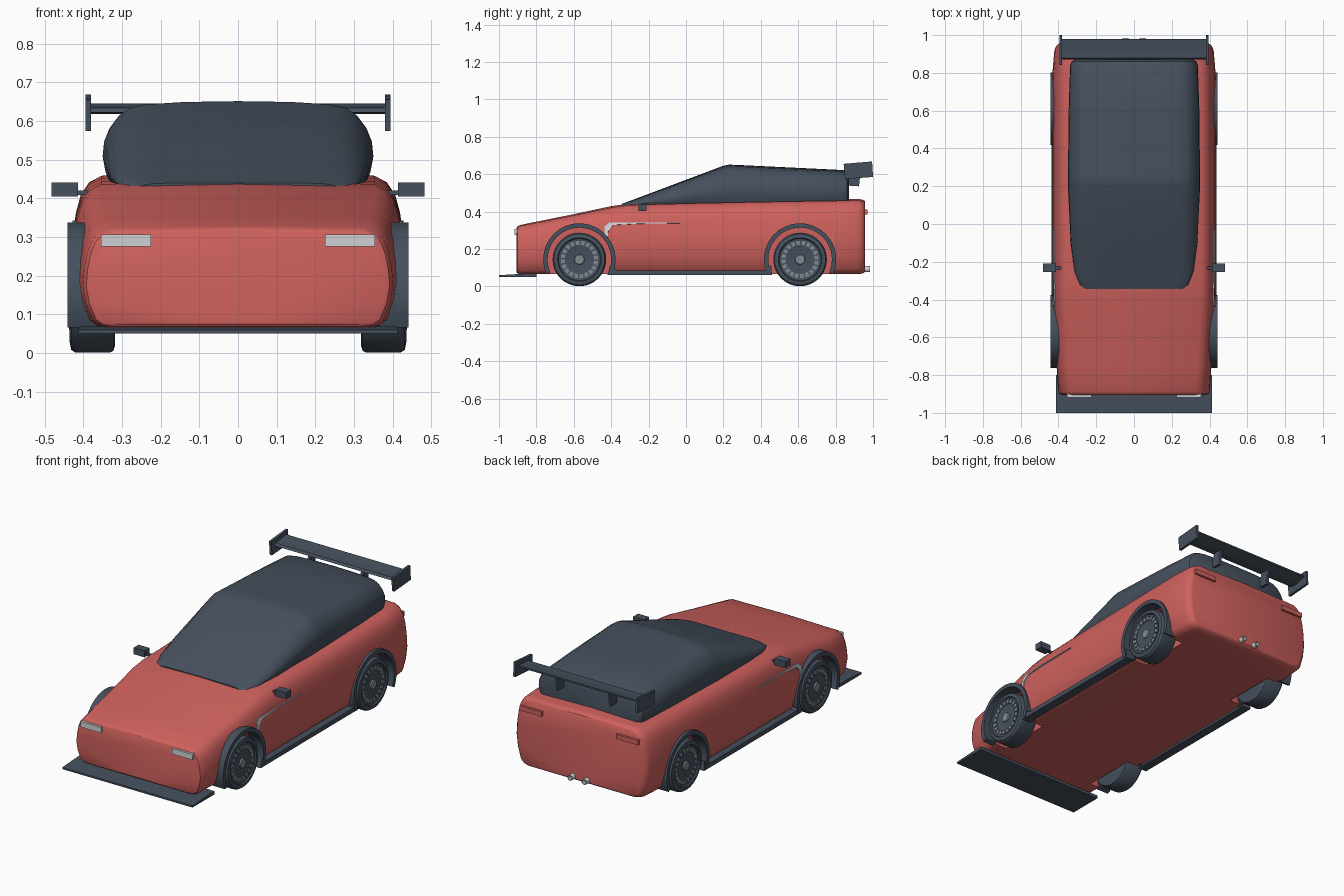
import bpy, bmesh, math
from mathutils import Vector
from mathutils.bvhtree import BVHTree

if "Cube" in bpy.data.objects:
    bpy.data.objects.remove(bpy.data.objects["Cube"], do_unlink=True)


def material(name, rgb):
    m = bpy.data.materials.new(name)
    m.use_nodes = True
    m.diffuse_color = (*rgb, 1)
    bsdf = next(n for n in m.node_tree.nodes if n.type == "BSDF_PRINCIPLED")
    bsdf.inputs["Base Color"].default_value = (*rgb, 1)
    return m


RED = material("body_red", (0.62, 0.12, 0.11))
SLATE = material("dark_slate", (0.06, 0.08, 0.11))
SILVER = material("light_silver", (0.62, 0.64, 0.66))
GREY = material("rim_grey", (0.22, 0.25, 0.28))


def finish(name, bm, mat):
    bmesh.ops.recalc_face_normals(bm, faces=bm.faces[:])
    mesh = bpy.data.meshes.new(name)
    bm.to_mesh(mesh)
    bm.free()
    mesh.materials.append(mat)
    ob = bpy.data.objects.new(name, mesh)
    bpy.context.collection.objects.link(ob)
    return ob


def smooth(ob, angle=32):
    bpy.ops.object.select_all(action="DESELECT")
    ob.select_set(True)
    bpy.context.view_layer.objects.active = ob
    bpy.ops.object.shade_smooth_by_angle(angle=math.radians(angle))


def loft(name, rings, mat):
    """Skin a row of equal rings and cap both ends."""
    bm = bmesh.new()
    rows = [[bm.verts.new(p) for p in ring] for ring in rings]
    for a, b in zip(rows, rows[1:]):
        for i in range(len(a)):
            j = (i + 1) % len(a)
            bm.faces.new((a[i], a[j], b[j], b[i]))
    bm.faces.new(rows[0])
    bm.faces.new(rows[-1])
    return finish(name, bm, mat)


def prism(name, x0, x1, profile, mat):
    """Extrude a (y, z) outline along x."""
    return loft(name, [[(x, y, z) for y, z in profile] for x in (x0, x1)], mat)


def box(name, x0, x1, y0, y1, z0, z1, mat):
    return prism(name, x0, x1, [(y0, z0), (y1, z0), (y1, z1), (y0, z1)], mat)


def lathe(name, profile, y, z, mat, n=48):
    """Turn (x, radius) points about a line along x."""
    turn = [2 * math.pi * i / n for i in range(n)]
    return loft(name, [[(x, y + r * math.cos(a), z + r * math.sin(a)) for a in turn]
                       for x, r in profile], mat)


def arc_bar(name, x0, x1, y, z, r0, r1, a0, a1, steps, mat):
    """Curved bar with a rectangular section, bent about a line along x."""
    rings = []
    for i in range(steps + 1):
        a = math.radians(a0 + (a1 - a0) * i / steps)
        rings.append([(x, y + r * math.cos(a), z + r * math.sin(a))
                      for x, r in ((x0, r0), (x1, r0), (x1, r1), (x0, r1))])
    return loft(name, rings, mat)


def interp(y, table):
    for (a, va), (b, vb) in zip(table, table[1:]):
        if y <= b:
            return va + (vb - va) * max(0, (y - a) / (b - a))
    return table[-1][1]


def section(half, y, w, z0, z1):
    pts = half + [(-u, v) for u, v in reversed(half) if u > 0]
    return [(u * w, y, z0 + v * (z1 - z0)) for u, v in pts]


# Body shell
FLOOR = 0.065
BODY_TOP = [(-0.905, 0.322), (-0.6, 0.383), (-0.34, 0.438), (0.2, 0.452), (0.96, 0.464)]
BODY_WIDTH = [(-0.905, 0.4), (-0.75, 0.41), (-0.4, 0.432), (0.8, 0.432), (0.96, 0.418)]
BODY_HALF = [(0, 0), (0.82, 0), (0.89, 0.02), (0.935, 0.07), (0.98, 0.24), (1, 0.42),
             (0.99, 0.6), (0.97, 0.75), (0.94, 0.87), (0.89, 0.95), (0.82, 0.99), (0, 1.01)]
rings = []
for y, k in ((-0.905, 0.95), (-0.9, 0.98), (-0.885, 1), (-0.75, 1), (-0.6, 1), (-0.4, 1),
             (-0.3, 1), (0, 1), (0.4, 1), (0.8, 1), (0.92, 1), (0.94, 0.985),
             (0.952, 0.96), (0.957, 0.93)):
    top = interp(y, BODY_TOP)
    inset = (1 - k) * 0.2
    rings.append(section(BODY_HALF, y, interp(y, BODY_WIDTH) * k, FLOOR + inset, top - inset))
body = loft("body_shell", rings, RED)
surface = BVHTree.FromPolygons([v.co for v in body.data.vertices],
                               [p.vertices[:] for p in body.data.polygons])

# Side accent stripes, laid onto the body surface
STRIPE = [((-0.437, 0.25), (-0.42, 0.245)), ((-0.435, 0.32), (-0.415, 0.3)),
          ((-0.41, 0.34), (-0.385, 0.328)), ((-0.25, 0.342), (-0.25, 0.335)),
          ((-0.03, 0.342), (-0.03, 0.338))]
for s, side in ((1, "left"), (-1, "right")):
    bm = bmesh.new()
    rows = []
    for pair in STRIPE:
        hits = [surface.ray_cast(Vector((s, y, z)), Vector((-s, 0, 0)))[0] for y, z in pair]
        rows.append([bm.verts.new(h + Vector((s * 0.004, 0, 0))) for h in hits])
    for a, b in zip(rows, rows[1:]):
        bm.faces.new((a[0], a[1], b[1], b[0]))
    stripe = finish(side + "_accent_stripe", bm, SILVER)
    solid = stripe.modifiers.new("thickness", "SOLIDIFY")
    solid.thickness = 0.006
    solid.offset = 0

# Wheel wells
WHEEL_Z = 0.144
AXLES = (("front", -0.57), ("rear", 0.61))
for end, y in AXLES:
    for s in (1, -1):
        cutter = lathe("well_cutter", [(s * 0.3, 0.175), (s * 0.6, 0.175)], y, WHEEL_Z, RED)
        cut = body.modifiers.new("well", "BOOLEAN")
        cut.operation = "DIFFERENCE"
        cut.solver = "EXACT"
        cut.object = cutter
        bpy.context.view_layer.objects.active = body
        bpy.ops.object.modifier_apply(modifier=cut.name)
        bpy.data.objects.remove(cutter, do_unlink=True)
smooth(body)

# Glass cabin
ROOF = [(-0.345, 0.44), (0.2, 0.645), (0.23, 0.651), (0.28, 0.649), (0.84, 0.622),
        (0.86, 0.613), (0.872, 0.59)]
CABIN_WIDTH = [(-0.345, 0.265), (-0.32, 0.29), (-0.25, 0.315), (-0.1, 0.335), (0.2, 0.35),
               (0.6, 0.346), (0.84, 0.338), (0.86, 0.33), (0.872, 0.31)]
CABIN_HALF = [(0, 0), (0.94, 0), (0.98, 0.18), (1, 0.36), (0.99, 0.52), (0.95, 0.68),
              (0.88, 0.83), (0.8, 0.92), (0.68, 0.962), (0.4, 0.99), (0, 1)]
stations = sorted({y for y, _ in ROOF + CABIN_WIDTH})
smooth(loft("glass_cabin", [section(CABIN_HALF, y, interp(y, CABIN_WIDTH),
                                    interp(y, BODY_TOP) - 0.02, interp(y, ROOF))
                            for y in stations], SLATE))

# Wheels, rims and arch flares
TYRE = [(0.318, 0.125), (0.322, 0.138), (0.332, 0.143), (0.42, 0.143), (0.431, 0.136),
        (0.435, 0.116), (0.428, 0.112), (0.425, 0.104), (0.425, 0.02)]
SPOKES = 20
for s, side in ((1, "left"), (-1, "right")):
    for end, y in AXLES:
        name = end + "_" + side
        smooth(lathe(name + "_wheel", [(s * x, r) for x, r in TYRE], y, WHEEL_Z, SLATE))
        for i in range(SPOKES):
            a = 360 * i / SPOKES
            arc_bar(name + "_rim_segment", s * 0.424, s * 0.431, y, WHEEL_Z,
                    0.078, 0.1, a, a + 13, 2, GREY)
        lathe(name + "_hub", [(s * 0.424, 0.027), (s * 0.433, 0.025)], y, WHEEL_Z, GREY, 24)
        smooth(arc_bar(name + "_arch_flare", s * 0.365, s * 0.441, y, WHEEL_Z,
                       0.17, 0.193, -24, 204, 30, SLATE))

    # Side skirt with raised ends
    prism(side + "_side_skirt", s * 0.385, s * 0.437,
          [(-0.42, 0.06), (0.46, 0.06), (0.455, 0.115), (0.42, 0.085),
           (-0.37, 0.085), (-0.405, 0.115)], SLATE)
    # Door mirror
    box(side + "_mirror", s * 0.413, s * 0.482, -0.255, -0.21, 0.404, 0.441, SLATE)
    box(side + "_mirror_stalk", s * 0.36, s * 0.42, -0.24, -0.225, 0.408, 0.42, SLATE)
    # Lamps and exhaust
    box(side + "_headlight", s * 0.225, s * 0.354, -0.918, -0.88, 0.275, 0.307, SILVER)
    box(side + "_taillight", s * 0.235, s * 0.375, 0.93, 0.97, 0.385, 0.412, RED)
    pipe = lathe(side + "_exhaust", [(-0.06, 0.016), (0, 0.016), (0, 0.011), (-0.02, 0.011)],
                 0, 0, SILVER, 20)
    pipe.rotation_euler.z = math.pi / 2
    pipe.location = (s * 0.045, 0.985, 0.092)
    smooth(pipe)
    # Wing end plate and support
    prism(side + "_wing_end_plate", s * 0.38, s * 0.394,
          [(0.85, 0.574), (1, 0.585), (0.995, 0.668), (0.843, 0.655)], SLATE)
    prism(side + "_wing_support", s * 0.16, s * 0.175,
          [(0.85, 0.54), (0.925, 0.535), (0.935, 0.628), (0.89, 0.628)], SLATE)

# Rear wing and front splitter
prism("rear_wing", -0.385, 0.385,
      [(0.87, 0.622), (0.92, 0.618), (0.98, 0.636), (0.98, 0.645), (0.92, 0.636), (0.88, 0.634)],
      SLATE)
prism("front_splitter", -0.412, 0.412,
      [(-1, 0.05), (-0.8, 0.05), (-0.8, 0.068), (-0.86, 0.068), (-1, 0.06)], SLATE)
